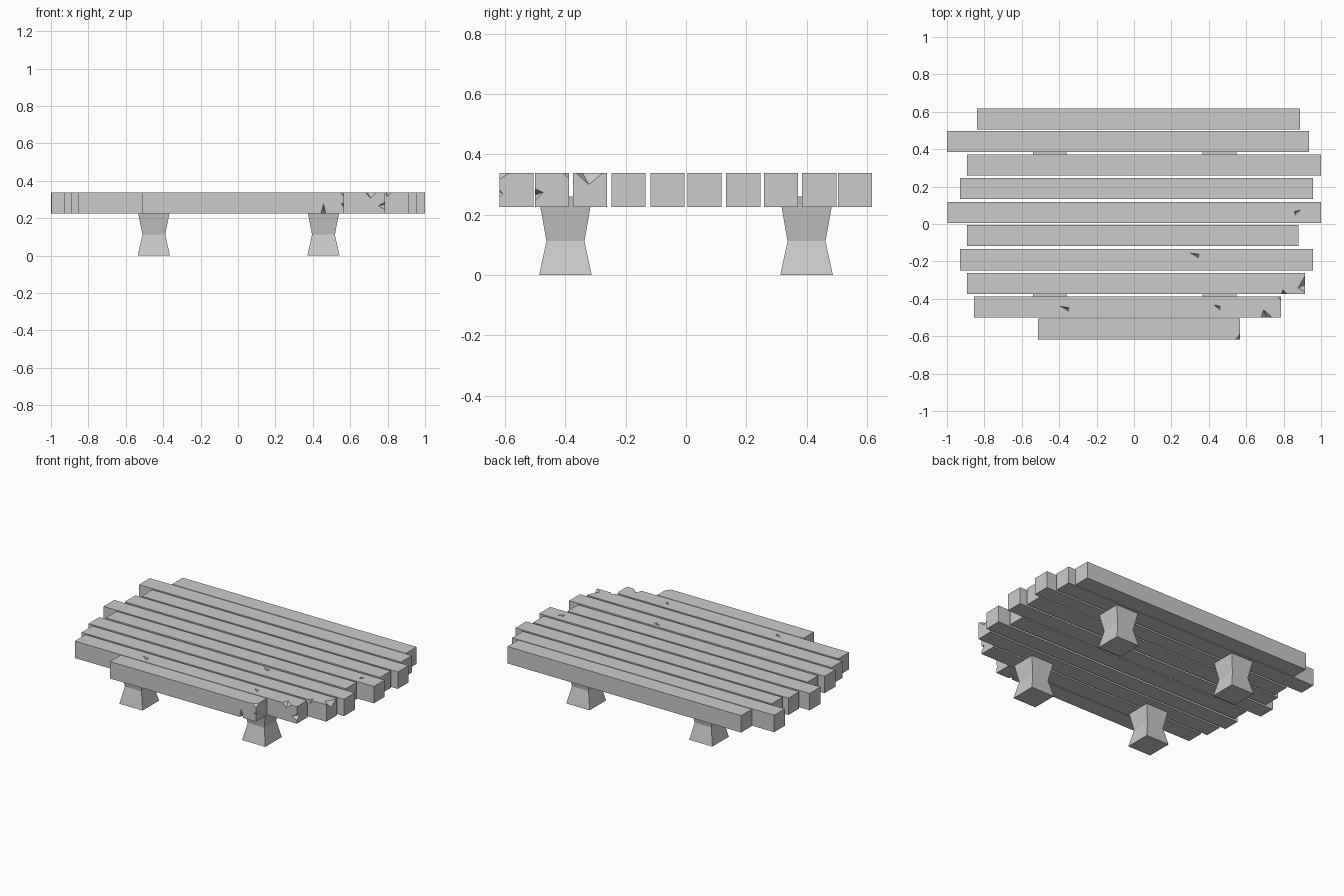
import bpy, bmesh
from math import pi

if "Cube" in bpy.data.objects:
    bpy.data.objects.remove(bpy.data.objects["Cube"])

W, Z0, Z1 = 0.113, 0.225, 0.338


def make_object(name, bm):
    bmesh.ops.recalc_face_normals(bm, faces=bm.faces[:])
    me = bpy.data.meshes.new(name)
    bm.to_mesh(me)
    bm.free()
    ob = bpy.data.objects.new(name, me)
    bpy.context.collection.objects.link(ob)
    return ob


def plank(name, y, x0, x1):
    bm = bmesh.new()
    bmesh.ops.create_cube(bm, size=1)
    for v in bm.verts:
        v.co.x = x1 if v.co.x > 0 else x0
        v.co.y = y + v.co.y * W
        v.co.z = Z1 if v.co.z > 0 else Z0
    return make_object(name, bm)


def leg(name, x, y):
    # square post pinched at the waist
    bm = bmesh.new()
    rings = [[bm.verts.new((x + sx * h, y + sy * k, z))
              for sx, sy in ((-1, -1), (1, -1), (1, 1), (-1, 1))]
             for z, h, k in ((0, .086, .087), (.112, .061, .063), (.26, .09, .089))]
    for a, b in zip(rings, rings[1:]):
        for i in range(4):
            j = (i + 1) % 4
            bm.faces.new((a[i], a[j], b[j], b[i]))
    bm.faces.new(rings[0][::-1])
    bm.faces.new(rings[-1])
    return make_object(name, bm)


def chip(ob, *pts):
    # cut a four-cornered splinter out of a plank
    bm = bmesh.new()
    for p in pts:
        bm.verts.new(p)
    bmesh.ops.convex_hull(bm, input=bm.verts[:])
    cutter = make_object("chip_cutter", bm)
    cutter.hide_render = True
    cutter.hide_viewport = False
    mod = ob.modifiers.new("chip", 'BOOLEAN')
    mod.operation, mod.solver, mod.object = 'DIFFERENCE', 'EXACT', cutter
    dg = bpy.context.evaluated_depsgraph_get()
    me = bpy.data.meshes.new_from_object(ob.evaluated_get(dg))
    ob.modifiers.clear()
    ob.data = me
    bpy.data.objects.remove(cutter)


def pit(ob, x, y, s=1):
    # small triangular nick in the top face
    chip(ob, (x - .03 * s, y + .012, Z1 + .003), (x + .025 * s, y + .003, Z1 + .003),
         (x + .02 * s, y - .018, Z1 + .003), (x + .012 * s, y - .002, Z1 - .025))


# deck planks: centre y, left end, right end (front to back)
spans = [(-.562, -.513, .567), (-.444, -.855, .785), (-.318, -.893, .915),
         (-.191, -.93, .957), (-.062, -.893, .88), (.062, -.997, 1.0),
         (.19, -.93, .957), (.315, -.893, 1.0), (.442, -1.0, .935), (.561, -.84, .887)]
planks = [plank(f"plank_{i + 1}", *s) for i, s in enumerate(spans)]

# legs
for sx, x in (("left", -.45), ("right", .457)):
    for sy, y in (("front", -.4), ("back", .4)):
        leg(f"{sy}_{sx}_leg", x, y)

# front plank: split at the lower edge and broken end corners
p = planks[0]
chip(p, (.44, -.622, .22), (.472, -.622, .22), (.457, -.622, .283), (.46, -.58, .22))
chip(p, (.535, -.622, .342), (.572, -.575, .342), (.572, -.622, .31), (.59, -.64, .36))
chip(p, (.545, -.622, .28), (.572, -.622, .29), (.572, -.622, .25), (.572, -.605, .265))

# second plank: notch in the front edge, broken corners
p = planks[1]
chip(p, (.675, -.504, .342), (.75, -.504, .342), (.71, -.504, .305), (.69, -.452, .342))
chip(p, (.745, -.504, .265), (.79, -.504, .29), (.79, -.504, .24), (.79, -.47, .275))
chip(p, (.76, -.384, .342), (.79, -.42, .342), (.79, -.384, .312), (.81, -.37, .36))

# third plank: wedge in the end, nick in the front edge
p = planks[2]
chip(p, (.92, -.372, .342), (.92, -.263, .342), (.92, -.32, .295), (.872, -.345, .342))
chip(p, (.785, -.378, .342), (.825, -.378, .342), (.8, -.378, .31), (.795, -.348, .342))

# scattered nicks on the deck
pit(planks[1], -.37, -.45)
pit(planks[1], .445, -.443, .7)
pit(planks[3], .325, -.165)
pit(planks[5], .875, .065, -.7)
